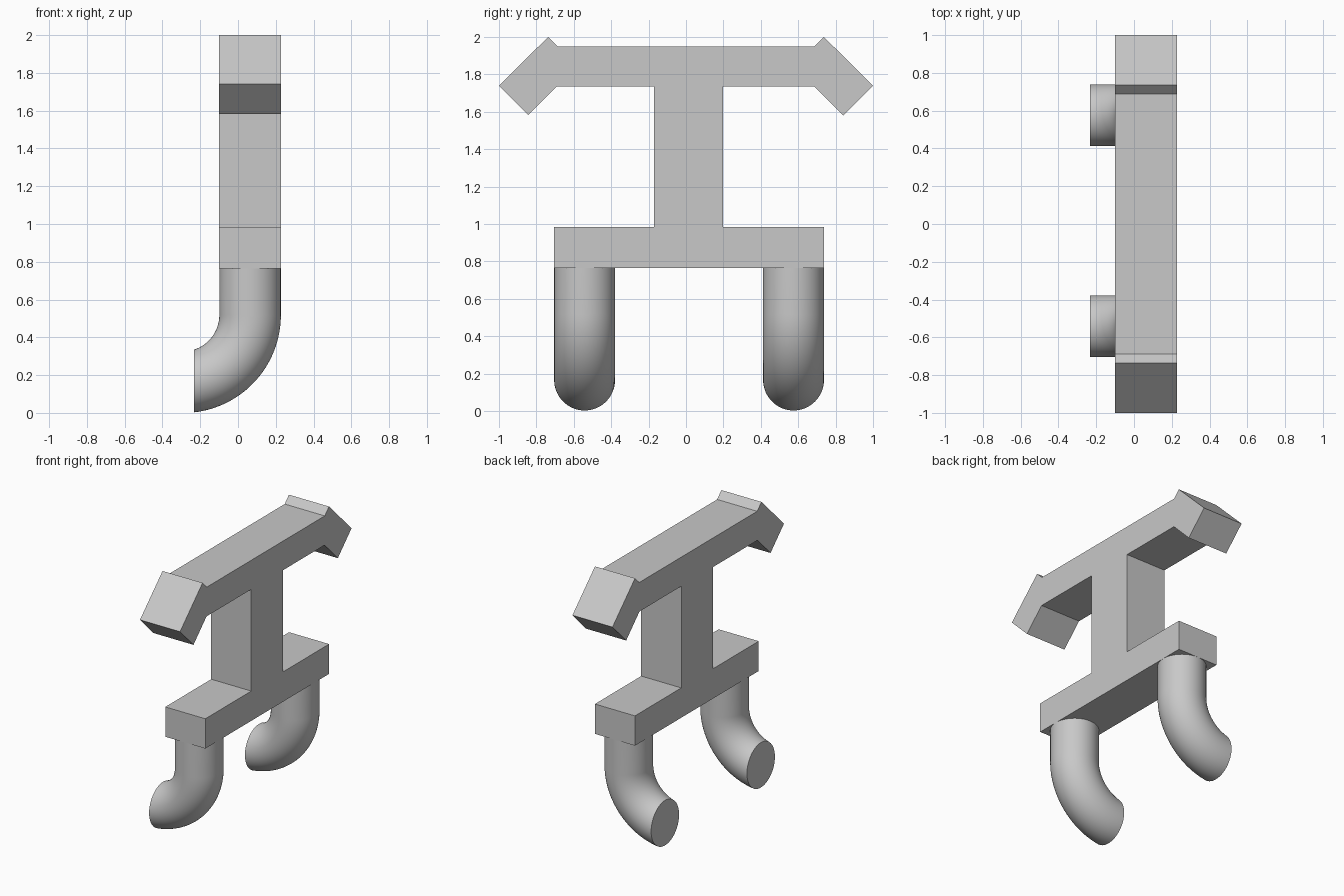
import bpy, bmesh, math
from mathutils import Vector

if "Cube" in bpy.data.objects:
    bpy.data.objects.remove(bpy.data.objects["Cube"], do_unlink=True)

grey = bpy.data.materials.new("light_grey")
grey.use_nodes = True
colour = (0.58, 0.58, 0.58, 1)
grey.diffuse_color = colour
grey.node_tree.nodes["Principled BSDF"].inputs["Base Color"].default_value = colour


def finish(bm, name):
    bmesh.ops.recalc_face_normals(bm, faces=bm.faces[:])
    mesh = bpy.data.meshes.new(name)
    bm.to_mesh(mesh)
    bm.free()
    mesh.materials.append(grey)
    obj = bpy.data.objects.new(name, mesh)
    bpy.context.collection.objects.link(obj)
    return obj


X0, X1 = -0.1, 0.227

# Frame: side profile (y, z) of base, post and top bar with angled ends
profile = [(-0.705, 0.765), (0.738, 0.765), (0.738, 0.985), (0.198, 0.985),
           (0.198, 1.735), (0.685, 1.735), (0.84, 1.58), (1.0, 1.74),
           (0.737, 2.0), (0.687, 1.95), (-0.687, 1.95), (-0.737, 2.0),
           (-1.0, 1.74), (-0.843, 1.583), (-0.691, 1.735), (-0.17, 1.735),
           (-0.17, 0.985), (-0.705, 0.985)]
bm = bmesh.new()
face = bm.faces.new([bm.verts.new((X0, y, z)) for y, z in profile])
new = bmesh.ops.extrude_face_region(bm, geom=[face])["geom"]
bmesh.ops.translate(bm, vec=(X1 - X0, 0, 0),
                    verts=[v for v in new if isinstance(v, bmesh.types.BMVert)])
finish(bm, "frame")

# Legs: tube going straight down, then bending to a vertical cut
RADIUS, BEND, SIDES, STEPS = 0.163, 0.3555, 64, 32
CENTRE = Vector((X1 - RADIUS - BEND, 0, 0.518))


def leg(name, y):
    bm = bmesh.new()
    path = [(0, 0.247)] + [(math.radians(100) * i / STEPS, 0) for i in range(STEPS + 1)]
    rings = []
    for angle, lift in path:
        out = Vector((math.cos(angle), 0, -math.sin(angle)))
        middle = CENTRE + out * BEND + Vector((0, y, lift))
        ring = []
        for k in range(SIDES):
            t = math.tau * k / SIDES
            ring.append(bm.verts.new(middle + out * RADIUS * math.cos(t)
                                     + Vector((0, RADIUS * math.sin(t), 0))))
        rings.append(ring)
    for a, b in zip(rings, rings[1:]):
        for k in range(SIDES):
            n = (k + 1) % SIDES
            bm.faces.new((a[k], a[n], b[n], b[k]))
    bm.faces.new(rings[0])
    # Trim the foot flat and cap it
    cut = bmesh.ops.bisect_plane(bm, geom=bm.verts[:] + bm.edges[:] + bm.faces[:],
                                 plane_co=(-0.232, 0, 0), plane_no=(-1, 0, 0),
                                 clear_outer=True)["geom_cut"]
    bmesh.ops.holes_fill(bm, edges=[e for e in cut if isinstance(e, bmesh.types.BMEdge)],
                         sides=0)
    obj = finish(bm, name)
    bpy.ops.object.select_all(action="DESELECT")
    obj.select_set(True)
    bpy.context.view_layer.objects.active = obj
    bpy.ops.object.shade_smooth_by_angle(angle=math.radians(30))


leg("front_leg", -0.542)
leg("back_leg", 0.575)
